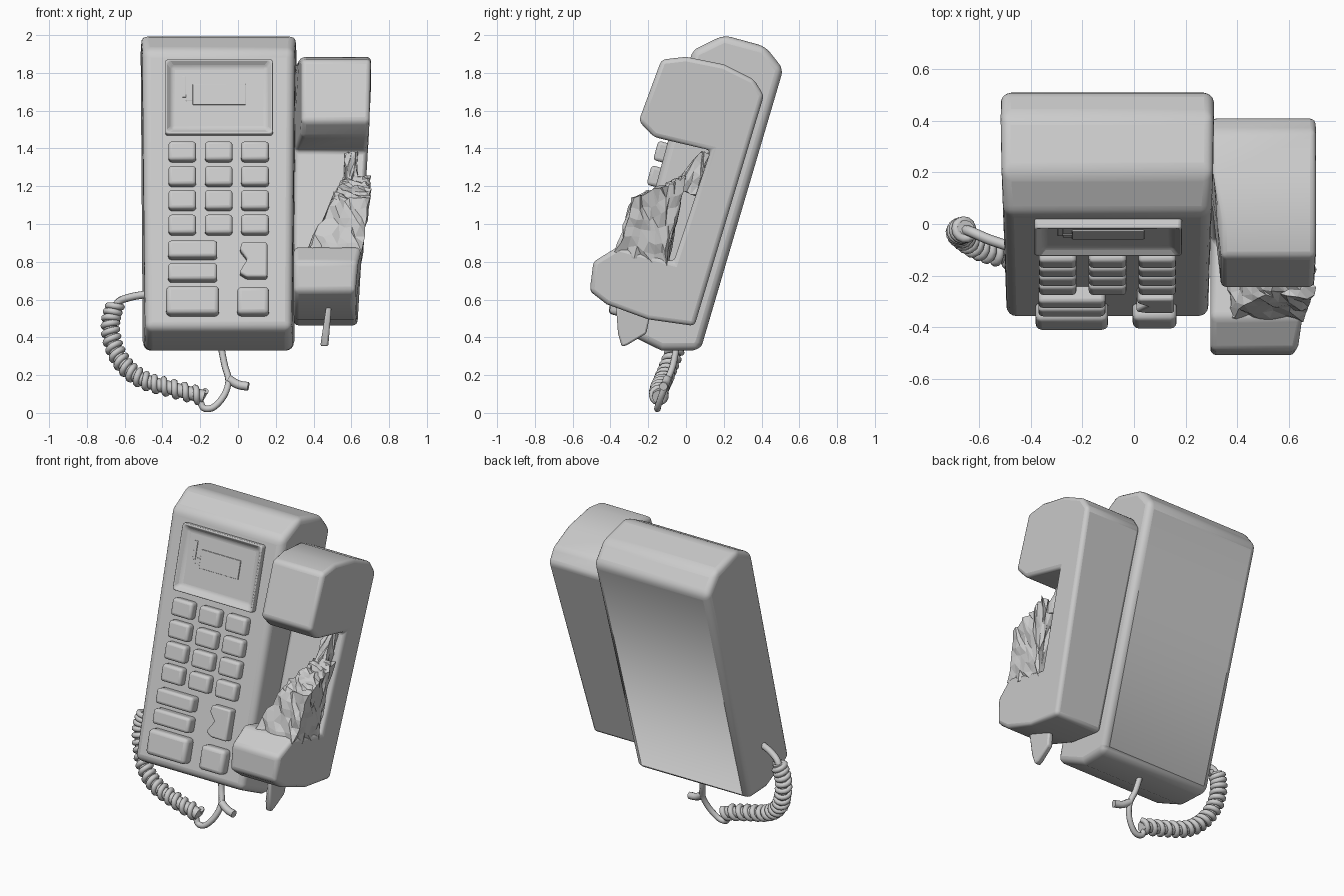
import bpy, bmesh, math, random
from mathutils import Vector

if "Cube" in bpy.data.objects:
    bpy.data.objects.remove(bpy.data.objects["Cube"])

random.seed(4)
grey = bpy.data.materials.new("warm grey plastic")
grey.diffuse_color = (0.6, 0.6, 0.6, 1)
grey.use_nodes = True
grey.node_tree.nodes["Principled BSDF"].inputs["Base Color"].default_value = grey.diffuse_color


def finish(name, bm, bevel=0.0, segments=2, smooth=True):
    """Turn a bmesh into a named, bevelled object."""
    bmesh.ops.recalc_face_normals(bm, faces=bm.faces)
    me = bpy.data.meshes.new(name)
    bm.to_mesh(me)
    bm.free()
    me.materials.append(grey)
    ob = bpy.data.objects.new(name, me)
    bpy.context.collection.objects.link(ob)
    if bevel:
        mod = ob.modifiers.new("soft edges", 'BEVEL')
        mod.width, mod.segments = bevel, segments
        mod.limit_method, mod.angle_limit = 'ANGLE', math.radians(30)
    if smooth:
        bpy.ops.object.select_all(action='DESELECT')
        ob.select_set(True)
        bpy.context.view_layer.objects.active = ob
        bpy.ops.object.shade_smooth_by_angle(angle=math.radians(35))
    return ob


def loft(a, b):
    """Closed solid between two matching outlines."""
    bm = bmesh.new()
    va, vb = [bm.verts.new(p) for p in a], [bm.verts.new(p) for p in b]
    n = len(va)
    bm.faces.new(va)
    top = bm.faces.new(vb)
    for i in range(n):
        bm.faces.new((va[i], va[(i + 1) % n], vb[(i + 1) % n], vb[i]))
    return bm, top


def side_solid(profile, left, right):
    """Side profile (y, z) spread across x; left and right depend on y, z."""
    return loft([(left(y, z), y, z) for y, z in profile],
                [(right(y, z), y, z) for y, z in profile])[0]


# ---- Leaning body ----
body = [(0.035, 1.92), (0.20, 2.0), (0.42, 1.94), (0.515, 1.82), (0.085, 0.36),
        (0.06, 0.33), (-0.13, 0.33), (-0.365, 0.445)]


def flare(y, z):
    return 0.012 * (z - 0.33) / 1.67 + 0.012 * (y > 0.04)


finish("phone_body", side_solid(body, lambda y, z: -0.492 - flare(y, z),
                                lambda y, z: 0.286 + flare(y, z)), 0.05, 4)

# ---- Parts on the sloping front ----
SLOPE = 0.40 / 1.475
TILT = math.atan(SLOPE)
NORMAL = Vector((0, -math.cos(TILT), math.sin(TILT)))


def on_face(x, z, h):
    return Vector((x, 0.035 - (1.92 - z) * SLOPE, z)) + NORMAL * h


def plate(name, outline, height, bevel=0.018, inset=0, depth=0, base=-0.02):
    lift = NORMAL.z * height
    pts = [(x, z - lift * 0.6) for x, z in outline]
    bm, top = loft([on_face(x, z, base) for x, z in pts],
                   [on_face(x, z, height) for x, z in pts])
    if inset:
        bmesh.ops.recalc_face_normals(bm, faces=bm.faces)
        bmesh.ops.inset_region(bm, faces=[top], thickness=inset)
        bmesh.ops.translate(bm, verts=top.verts, vec=-NORMAL * depth)
    return finish(name, bm, bevel, 3)


def rect(x0, x1, z0, z1):
    return [(x0, z0), (x1, z0), (x1, z1), (x0, z1)]


plate("screen_frame", rect(-0.385, 0.185, 1.475, 1.87), 0.045, 0.014, 0.052, 0.035)
plate("screen_panel", rect(-0.24, 0.04, 1.63, 1.74), 0.016, 0.003)
plate("screen_mark_tall", rect(-0.295, -0.275, 1.67, 1.78), 0.014, 0.002)
plate("screen_mark_foot", rect(-0.275, -0.23, 1.65, 1.685), 0.014, 0.002)

# number keys
for r, z in enumerate((1.385, 1.255, 1.128, 0.998)):
    for c, x in enumerate((-0.295, -0.102, 0.09)):
        plate(f"number_key_{r}_{c}", rect(x - 0.073, x + 0.073, z - 0.051, z + 0.051), 0.05)
# function keys
plate("wide_key_upper", rect(-0.37, -0.11, 0.82, 0.91), 0.065)
plate("wide_key_lower", rect(-0.37, -0.11, 0.70, 0.79), 0.065)
plate("large_key", rect(-0.38, -0.10, 0.52, 0.67), 0.07, 0.024)
plate("square_key", rect(-0.005, 0.165, 0.52, 0.665), 0.065, 0.024)
plate("notched_key", [(0.005, 0.74), (0.045, 0.715), (0.155, 0.715), (0.155, 0.90),
                      (0.02, 0.90), (0.01, 0.86), (0.05, 0.81)], 0.055, 0.012)

# ---- Handset beside the body ----
handset = [(-0.13, 1.87), (0.0, 1.885), (0.20, 1.845), (0.36, 1.765), (0.412, 1.68),
           (0.045, 0.46), (-0.20, 0.495), (-0.42, 0.575), (-0.51, 0.645),
           (-0.49, 0.80), (-0.36, 0.88), (-0.065, 0.80), (0.13, 1.39),
           (-0.17, 1.46), (-0.25, 1.545)]


def handset_left(y, z):
    return 0.335 if z > 1.3 and y < 0.1 else 0.295


def handset_right(y, z):
    return 0.632 + 0.072 * min(1, (z - 0.46) / 1.2) - 0.02 * (y < -0.4)


finish("handset", side_solid(handset, handset_left, handset_right), 0.024, 3)


# ---- Rough broken grip ----
def rough(name, profile, left, right, jitter, cuts):
    bm = side_solid(profile, left, right)
    bmesh.ops.triangulate(bm, faces=bm.faces)
    bmesh.ops.subdivide_edges(bm, edges=bm.edges, cuts=cuts, use_grid_fill=True)
    for v in bm.verts:
        v.co += Vector([random.uniform(-jitter, jitter) for _ in range(3)])
    return finish(name, bm, smooth=False)


rough("broken_grip", [(-0.01, 1.25), (-0.12, 1.20), (-0.28, 1.13), (-0.37, 0.85),
                      (-0.10, 0.78)],
      lambda y, z: 0.36 + 0.5 * max(0, z - 0.85), lambda y, z: 0.645 + 0.05 * (z > 1), 0.012, 5)
rough("grip_shard", [(0.12, 1.37), (0.08, 1.38), (-0.06, 1.2), (0.06, 1.15)],
      lambda y, z: 0.57, lambda y, z: 0.63, 0.01, 3)

# hanging tab under the mouthpiece
finish("hanging_tab", side_solid([(-0.37, 0.56), (-0.19, 0.52), (-0.21, 0.42), (-0.31, 0.36),
                                  (-0.34, 0.35), (-0.36, 0.42)],
                                 lambda y, z: 0.435 + 0.15 * (z - 0.35),
                                 lambda y, z: 0.478 + 0.08 * (z - 0.35)), 0.01)


# ---- Cord ----
def spline(pts, steps):
    """Smooth path through the points."""
    p = [Vector(q) for q in pts]
    p = [2 * p[0] - p[1]] + p + [2 * p[-1] - p[-2]]
    out = []
    for i in range(1, len(p) - 2):
        a, b, c, d = p[i - 1:i + 3]
        for s in range(steps):
            t = s / steps
            out.append(0.5 * (2 * b + (c - a) * t + (2 * a - 5 * b + 4 * c - d) * t * t
                              + (3 * b - a - 3 * c + d) * t ** 3))
    return out + [p[-2]]


def tube(name, path, radius):
    cu = bpy.data.curves.new(name, 'CURVE')
    cu.dimensions, cu.bevel_depth, cu.bevel_resolution = '3D', radius, 2
    cu.use_fill_caps = True
    sp = cu.splines.new('POLY')
    sp.points.add(len(path) - 1)
    for pt, co in zip(sp.points, path):
        pt.co = (*co, 1)
    cu.materials.append(grey)
    ob = bpy.data.objects.new(name, cu)
    bpy.context.collection.objects.link(ob)
    bpy.ops.object.select_all(action='DESELECT')
    ob.select_set(True)
    bpy.context.view_layer.objects.active = ob
    bpy.ops.object.convert(target='MESH')
    bpy.ops.object.shade_smooth_by_angle(angle=math.radians(50))


coil = spline([(-0.65, -0.02, 0.57), (-0.675, -0.03, 0.48), (-0.66, -0.05, 0.36),
               (-0.60, -0.09, 0.25), (-0.50, -0.12, 0.175), (-0.35, -0.14, 0.13),
               (-0.18, -0.145, 0.085)], 40)
tube("cord_core", coil[::8], 0.036)

# helix wound around the core, about 18 turns
turns, helix = 18, []
for i, p in enumerate(coil):
    t = (coil[min(i + 1, len(coil) - 1)] - coil[max(i - 1, 0)]).normalized()
    u = t.cross(Vector((0, 1, 0.1))).normalized()
    w = t.cross(u)
    a = 2 * math.pi * turns * i / len(coil)
    helix.append(p + (u * math.cos(a) + w * math.sin(a)) * 0.036)
tube("cord_coil", helix, 0.017)

tube("cord_inlet", spline([(-0.47, -0.09, 0.63), (-0.56, -0.06, 0.615), (-0.63, -0.03, 0.59),
                           (-0.66, -0.02, 0.54)], 6), 0.02)
tube("cord_outlet", spline([(-0.20, -0.145, 0.06), (-0.18, -0.15, 0.025), (-0.13, -0.15, 0.03),
                            (-0.075, -0.13, 0.09), (-0.05, -0.10, 0.17), (-0.07, -0.07, 0.25),
                            (-0.09, -0.05, 0.35)], 6), 0.018)
tube("cord_branch", spline([(-0.05, -0.10, 0.18), (0.0, -0.11, 0.15), (0.055, -0.12, 0.14)], 6), 0.023)
